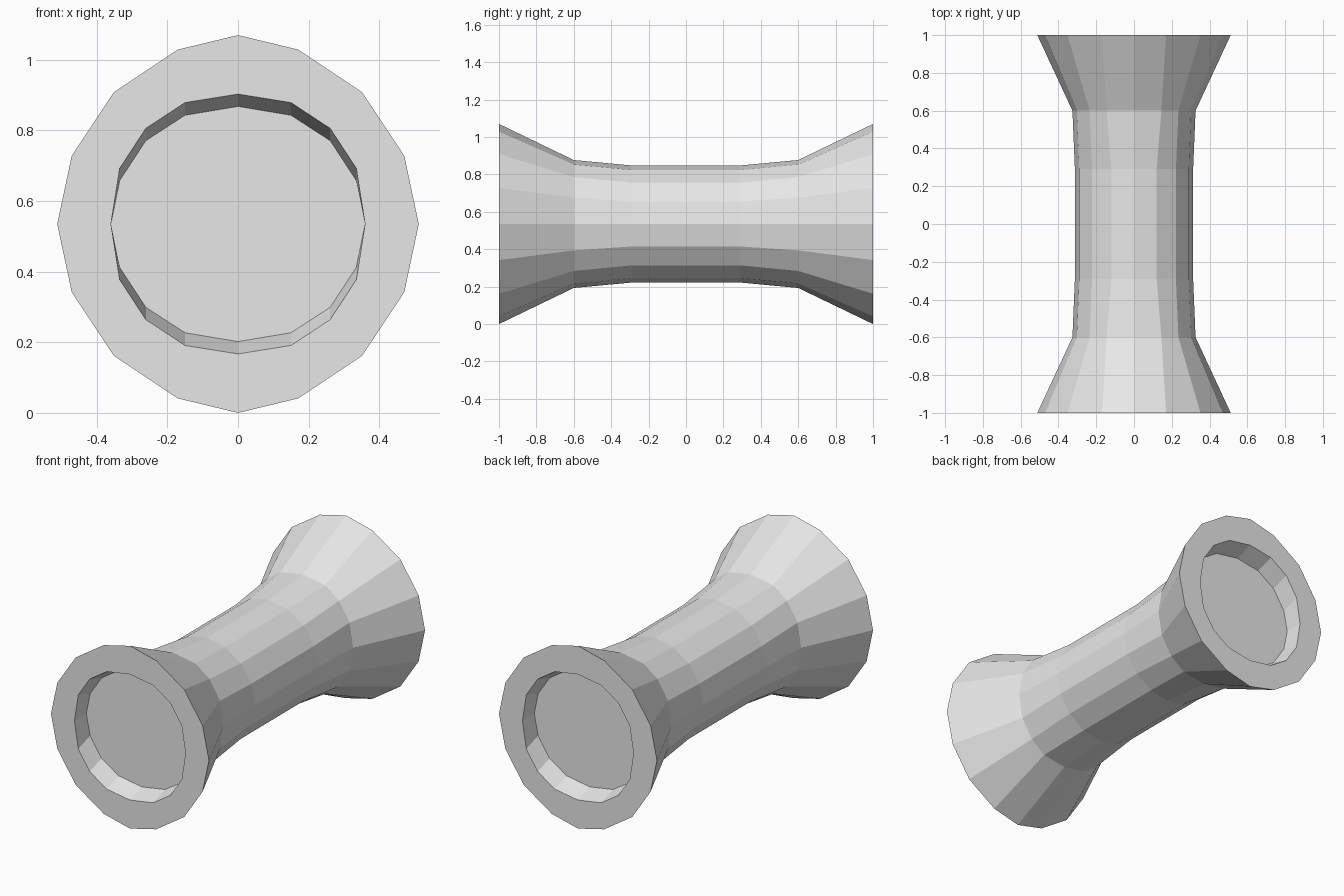
import bpy
import bmesh

# Remove the default cube
cube = bpy.data.objects.get("Cube")
if cube:
    bpy.data.objects.remove(cube, do_unlink=True)

CENTRE_HEIGHT = 0.535

# Plain grey material
grey = bpy.data.materials.new("plain grey")
grey.use_nodes = True
colour = (0.8, 0.8, 0.8, 1)
grey.diffuse_color = colour
grey.node_tree.nodes["Principled BSDF"].inputs["Base Color"].default_value = colour

# Quarter outlines from the top to the side, as (x values, z values)
flare_edge = ((0, .17, .352, .471, .512), (.535, .494, .373, .193, 0))
mouth_x = (0, .15, .261, .335, .36)
mouth_edge = (mouth_x, (.368, .344, .271, .158, 0))
recess_floor = (mouth_x, (.333, .308, .236, .123, 0))
neck = ((0, .145, .235, .303, .326), (.342, .318, .251, .141, 0))
waist = ((0, .12, .222, .29, .313), (.313, .289, .221, .12, 0))

# Sections of the front half, from the recess floor out and round to the waist
half = [
    (recess_floor, -.89),
    (mouth_edge, -1),
    (flare_edge, -1),
    (neck, -.6),
    (waist, -.29),
]
# The back half mirrors the front half
sections = half + [(outline, -y) for outline, y in reversed(half)]


def full_outline(outline):
    """Mirror a quarter outline into a closed sixteen-sided ring."""
    quarter = list(zip(*outline))
    right = quarter + [(x, -z) for x, z in reversed(quarter[:-1])]
    return right + [(-x, z) for x, z in reversed(right[1:-1])]


def add_ring(bm, outline, y):
    return [bm.verts.new((x, y, z + CENTRE_HEIGHT))
            for x, z in full_outline(outline)]


def bridge(bm, first, second):
    count = len(first)
    for i in range(count):
        j = (i + 1) % count
        bm.faces.new((first[i], first[j], second[j], second[i]))


# Flared spool body with a shallow recess in each end
bm = bmesh.new()
rings = [add_ring(bm, outline, y) for outline, y in sections]
for first, second in zip(rings, rings[1:]):
    bridge(bm, first, second)

# Recess floors
bm.faces.new(rings[0])
bm.faces.new(rings[-1])
bmesh.ops.recalc_face_normals(bm, faces=bm.faces[:])

mesh = bpy.data.meshes.new("flared_spool")
bm.to_mesh(mesh)
bm.free()
mesh.materials.append(grey)
spool = bpy.data.objects.new("flared_spool", mesh)
bpy.context.collection.objects.link(spool)
